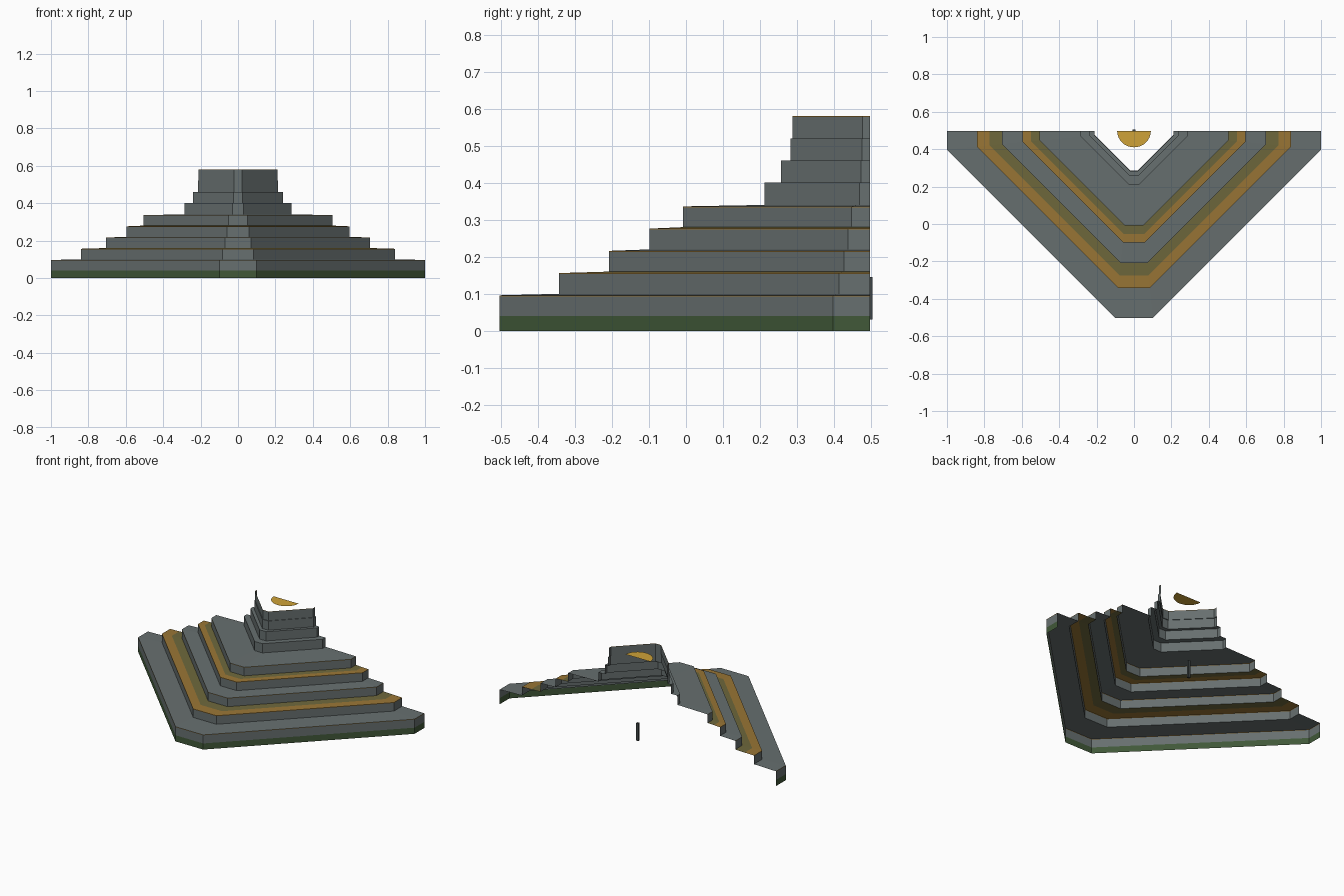
import bpy, bmesh, math

cube = bpy.data.objects.get("Cube")
if cube:
    bpy.data.objects.remove(cube, do_unlink=True)

BACK = 0.497  # open rear plane of the shell


def material(name, rgb):
    m = bpy.data.materials.new(name)
    m.use_nodes = True
    m.diffuse_color = (*rgb, 1)
    bsdf = next(n for n in m.node_tree.nodes if n.type == 'BSDF_PRINCIPLED')
    bsdf.inputs["Base Color"].default_value = (*rgb, 1)
    return m


STONE = material("grey stone", (0.135, 0.16, 0.16))
MOSS = material("moss green", (0.052, 0.098, 0.04))
OCHRE = material("ochre band", (0.32, 0.18, 0.036))
OLIVE = material("olive band", (0.155, 0.138, 0.045))
GOLD = material("bright gold", (0.62, 0.36, 0.04))
DARK = material("dark metal", (0.05, 0.06, 0.06))


def finish(name, bm, mats):
    mesh = bpy.data.meshes.new(name)
    bm.to_mesh(mesh)
    bm.free()
    for m in mats:
        mesh.materials.append(m)
    obj = bpy.data.objects.new(name, mesh)
    bpy.context.collection.objects.link(obj)
    return obj


def ring(bm, w, z):
    """Chamfered half outline of half-width w, open at the back."""
    c = 0.1 * w
    half = [(w, 0), (w, -c), (c, -w)]
    pts = half + [(-x, y) for x, y in reversed(half)]
    return [bm.verts.new((x, BACK + y, z)) for x, y in pts]


def shell(name, profile):
    """Join rings of (half-width, z, material of the strip leading to it)."""
    bm = bmesh.new()
    mats = []
    last = None
    for w, z, mat in profile:
        cur = ring(bm, w, z)
        if last:
            if mat not in mats:
                mats.append(mat)
            for i in range(len(cur) - 1):
                f = bm.faces.new((last[i + 1], last[i], cur[i], cur[i + 1]))
                f.material_index = mats.index(mat)
        last = cur
    return finish(name, bm, mats)


# Stepped tiers: wall, thin gilded lip, then the sloping ledge
widths = [1.0, 0.84, 0.705, 0.595, 0.505, 0.285, 0.24, 0.215, 0.21]
SLOPE, LIP = 0.004, 0.003
for n, w in enumerate(widths):
    base = 0 if n == 0 else 0.04 + 0.06 * n
    top = 0.1 + 0.06 * n
    wide = n < 5
    edge = top - SLOPE if wide else top
    profile = [(w, base, STONE)]
    if n == 0:
        profile.append((w, 0.04, MOSS))
    if wide or n == len(widths) - 1:
        profile += [(w, edge - LIP, STONE), (w, edge, OCHRE)]
    else:
        profile.append((w, edge, STONE))
    if n + 1 < len(widths):
        inner = widths[n + 1]
        if n in (1, 3):  # two-coloured ledges
            profile.append(((w + inner) / 2, top - SLOPE / 2, OCHRE))
            profile.append((inner, top, OLIVE))
        else:
            profile.append((inner, top, STONE))
    shell(f"tier_{n + 1}", profile)

# Half disc floating inside the open summit
bm = bmesh.new()
arc = [math.pi + math.pi * i / 16 for i in range(17)]
bm.faces.new([bm.verts.new((0.09 * math.cos(a), BACK + 0.087 * math.sin(a), 0.57))
              for a in arc])
finish("summit_half_disc", bm, [GOLD])

# Small upright bar at the rear
bm = bmesh.new()
bmesh.ops.create_cube(bm, size=1)
bmesh.ops.scale(bm, vec=(0.016, 0.014, 0.115), verts=bm.verts)
bmesh.ops.translate(bm, vec=(0, 0.497, 0.088), verts=bm.verts)
finish("rear_bar", bm, [DARK])
